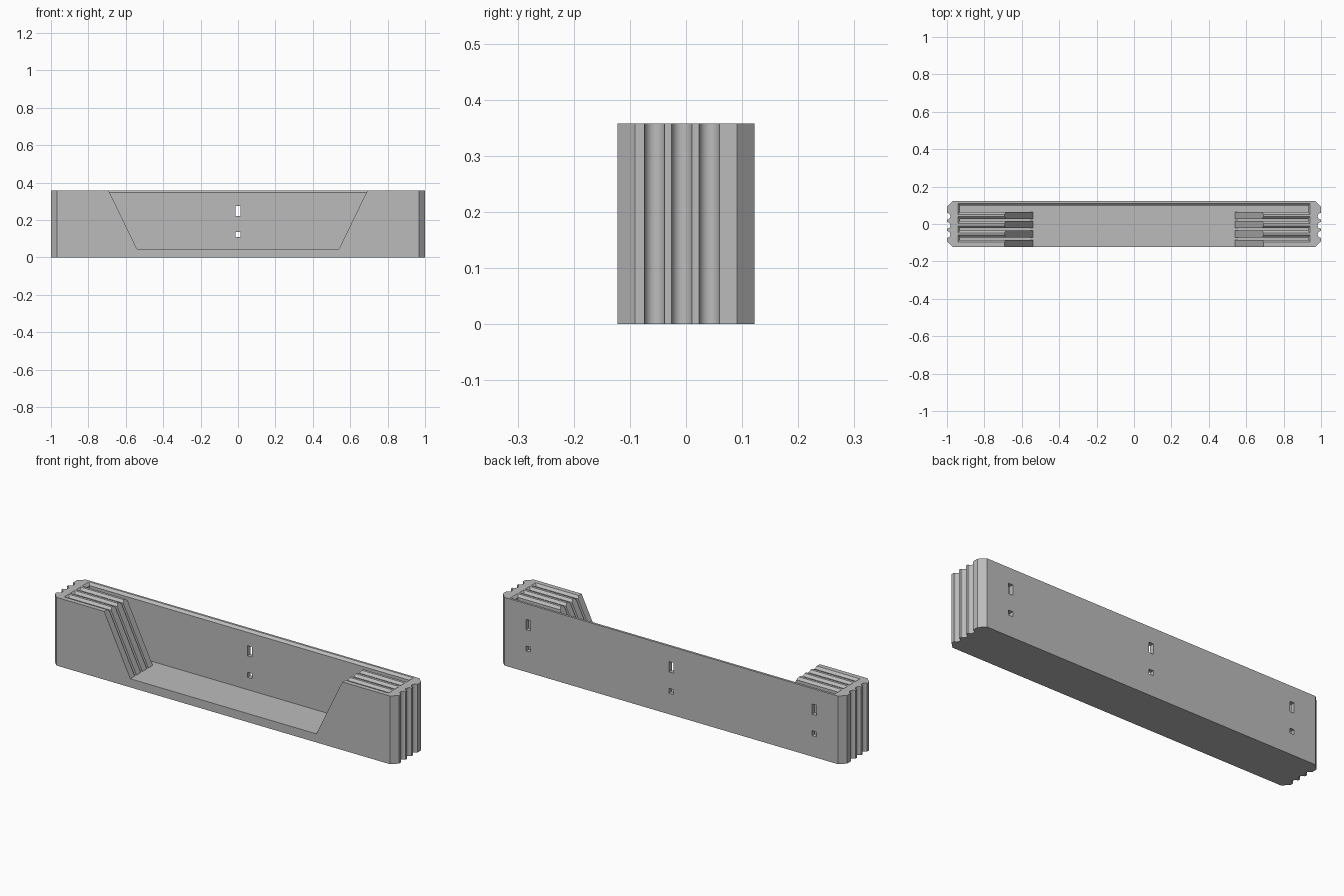
import bpy, bmesh, math

cube = bpy.data.objects.get("Cube")
if cube:
    bpy.data.objects.remove(cube, do_unlink=True)

HX, HY, H = 1.0, 0.122, 0.358   # half length, half depth, height
FLOOR, LEAD = 0.045, 0.012      # tray floor height, lead-in chamfer size
BEVEL = 0.031                   # vertical corner chamfer

grey = bpy.data.materials.new("plain grey")
grey.use_nodes = True
grey.diffuse_color = (0.5, 0.5, 0.5, 1)
grey.node_tree.nodes["Principled BSDF"].inputs["Base Color"].default_value = (0.5, 0.5, 0.5, 1)


def loft(name, rings):
    """Closed solid through a list of matching point rings."""
    bm = bmesh.new()
    loops = [[bm.verts.new(p) for p in ring] for ring in rings]
    n = len(loops[0])
    for a, b in zip(loops, loops[1:]):
        for i in range(n):
            j = (i + 1) % n
            bm.faces.new((a[i], a[j], b[j], b[i]))
    bm.faces.new(loops[0][::-1])
    bm.faces.new(loops[-1])
    bmesh.ops.recalc_face_normals(bm, faces=bm.faces)
    mesh = bpy.data.meshes.new(name)
    bm.to_mesh(mesh)
    bm.free()
    obj = bpy.data.objects.new(name, mesh)
    bpy.context.collection.objects.link(obj)
    mesh.materials.append(grey)
    return obj


def rect(x0, x1, y0, y1, z, grow=0):
    return [(x0 - grow, y0 - grow, z), (x1 + grow, y0 - grow, z),
            (x1 + grow, y1 + grow, z), (x0 - grow, y1 + grow, z)]


def cut(body, cutter):
    cutter.hide_render = True
    mod = body.modifiers.new("cut", "BOOLEAN")
    mod.operation, mod.solver, mod.object = "DIFFERENCE", "EXACT", cutter
    bpy.context.view_layer.update()
    graph = bpy.context.evaluated_depsgraph_get()
    mesh = bpy.data.meshes.new_from_object(body.evaluated_get(graph))
    body.modifiers.clear()
    body.data = mesh
    bpy.data.objects.remove(cutter, do_unlink=True)


# Body outline: chamfered corners and three round grooves in each end
side = [(HX - BEVEL, -HY), (HX, -HY + BEVEL)]
for yc in (-0.056, -0.0075, 0.0415):
    for k in range(13):
        a = math.pi * k / 12
        side.append((HX - 0.018 * math.sin(a), yc - 0.018 * math.cos(a)))
side += [(HX, HY - BEVEL), (HX - BEVEL, HY)]
outline = side + [(-x, y) for x, y in reversed(side)]
body = loft("rack_body", [[(x, y, z) for x, y in outline] for z in (0, H)])

# Long slots with flared tops: one wide at the back, three narrow
for y0, y1 in ((0.064, 0.098), (0.015, 0.027), (-0.035, -0.022), (-0.085, -0.072)):
    cut(body, loft("slot_cutter", [
        rect(-0.93, 0.93, y0, y1, FLOOR),
        rect(-0.93, 0.93, y0, y1, H - LEAD),
        rect(-0.93, 0.93, y0, y1, H + LEAD, 2 * LEAD)]))

# Wide front opening with sloping sides
slope = (0.692 - 0.54) / (H - FLOOR)
top = 0.54 + slope * (0.4 - FLOOR)
window = [(-0.54, FLOOR), (0.54, FLOOR), (top, 0.4), (-top, 0.4)]
cut(body, loft("opening_cutter", [[(x, y, z) for x, z in window] for y in (-0.2, 0.08)]))

# Mounting holes through the back wall
for x in (-0.83, 0, 0.83):
    for z0, z1 in ((0.11, 0.136), (0.222, 0.276)):
        cut(body, loft("hole_cutter", [
            rect(x - 0.013, x + 0.013, 0.085, 0.2, z) for z in (z0, z1)]))

# Smooth grooves, sharp edges elsewhere
bpy.ops.object.select_all(action="DESELECT")
body.select_set(True)
bpy.context.view_layer.objects.active = body
bpy.ops.object.shade_smooth_by_angle(angle=math.radians(30))
